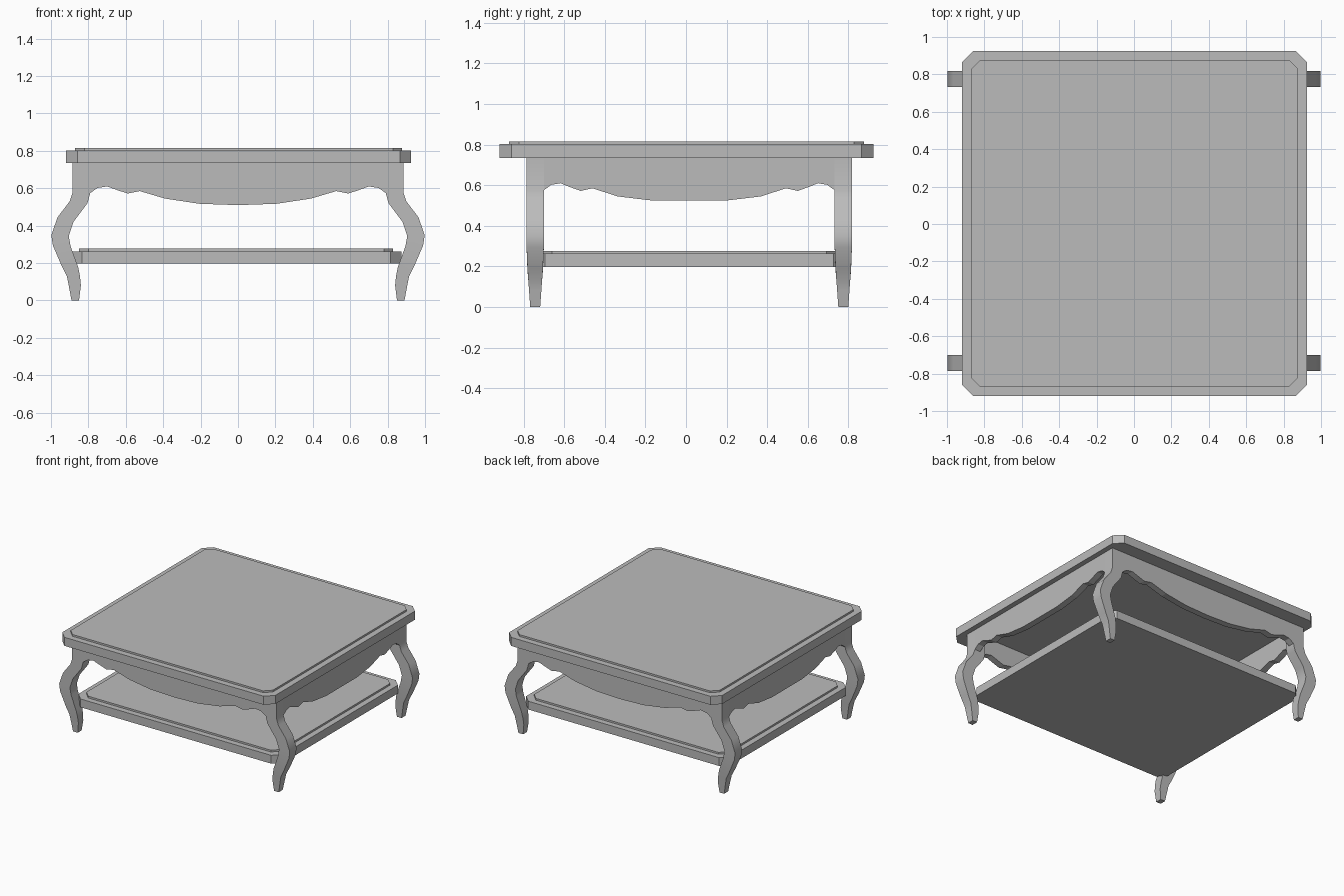
import bpy
import bmesh
import math

cube = bpy.data.objects.get("Cube")
if cube:
    bpy.data.objects.remove(cube, do_unlink=True)

# Single plain finish
GREY = (0.5, 0.5, 0.5, 1.0)
finish = bpy.data.materials.new("plain grey")
finish.use_nodes = True
finish.diffuse_color = GREY
finish.node_tree.nodes["Principled BSDF"].inputs["Base Color"].default_value = GREY

MID_Y = 0.016      # centre line of the frame
LEG_Y = 0.759      # leg distance from that centre line
LEG_HALF = 0.0425  # half the leg width


def loft(name, rings, smooth=False):
    """Skin a list of equal closed rings and cap both ends."""
    bm = bmesh.new()
    loops = [[bm.verts.new(p) for p in ring] for ring in rings]
    n = len(loops[0])
    for low, high in zip(loops, loops[1:]):
        for i in range(n):
            j = (i + 1) % n
            bm.faces.new((low[i], low[j], high[j], high[i]))
    bm.faces.new(loops[0])
    bm.faces.new(loops[-1])
    bmesh.ops.recalc_face_normals(bm, faces=bm.faces)
    mesh = bpy.data.meshes.new(name)
    bm.to_mesh(mesh)
    bm.free()
    mesh.materials.append(finish)
    obj = bpy.data.objects.new(name, mesh)
    bpy.context.collection.objects.link(obj)
    if smooth:
        bpy.ops.object.select_all(action='DESELECT')
        obj.select_set(True)
        bpy.context.view_layer.objects.active = obj
        bpy.ops.object.shade_smooth_by_angle(angle=math.radians(35))
    return obj


def board(name, cx, cy, hx, hy, cut, z0, z1):
    """Flat board with clipped corners."""
    outline = [(hx, hy - cut), (hx - cut, hy), (cut - hx, hy), (-hx, hy - cut),
               (-hx, cut - hy), (cut - hx, -hy), (hx - cut, -hy), (hx, cut - hy)]
    loft(name, [[(cx + x, cy + y, z) for x, y in outline] for z in (z0, z1)])


# Table top and lower shelf, each with a raised panel
board("table_top", 0.003, 0.003, 0.922, 0.922, 0.06, 0.735, 0.802)
board("table_top_panel", 0.003, 0.003, 0.875, 0.875, 0.05, 0.79, 0.816)
board("shelf", -0.01, MID_Y, 0.885, 0.77, 0.06, 0.198, 0.263)
board("shelf_panel", -0.01, MID_Y, 0.84, 0.725, 0.05, 0.25, 0.277)

# Curved legs: height of each section on its outer and inner edge
OUTER = [(0.89, 0), (0.905, 0.08), (0.915, 0.13), (0.945, 0.19), (0.99, 0.295),
         (0.998, 0.35), (0.965, 0.445), (0.90, 0.53), (0.885, 0.575), (0.885, 0.74)]
INNER = [(0.85, 0), (0.84, 0.08), (0.845, 0.13), (0.855, 0.18), (0.895, 0.29),
         (0.905, 0.345), (0.88, 0.42), (0.805, 0.52), (0.79, 0.575), (0.79, 0.74)]


def leg(name, side, cy):
    rings = []
    for (xo, zo), (xi, zi) in zip(OUTER, INNER):
        half = 0.0245 + (LEG_HALF - 0.0245) * min(1, zo / 0.25)
        rings.append([(side * xo, cy - half, zo), (side * xo, cy + half, zo),
                      (side * xi, cy + half, zi), (side * xi, cy - half, zi)])
    loft(name, rings, smooth=True)


for end, sy in (("front", -1), ("back", 1)):
    for hand, sx in (("left", 1), ("right", -1)):
        leg(f"{end}_{hand}_leg", sx, MID_Y + sy * LEG_Y)

# Scalloped aprons: half of the lower edge, mirrored about the middle
SCALLOP = [(0, 0.51), (0.205, 0.517), (0.39, 0.545), (0.525, 0.585), (0.59, 0.572),
           (0.645, 0.59), (0.70, 0.61), (0.75, 0.602), (0.79, 0.575)]
THICK = 0.05


def apron_outline(half, lowest):
    k = half / SCALLOP[-1][0]
    right = [(d * k, max(z, lowest)) for d, z in SCALLOP]
    left = [(-d, z) for d, z in right[:0:-1]]
    return left + right + [(half, 0.74), (-half, 0.74)]


long_edge = apron_outline(0.79, 0.51)
side_edge = apron_outline(LEG_Y - LEG_HALF, 0.525)
for s, end, hand in ((-1, "front", "right"), (1, "back", "left")):
    face = LEG_Y + LEG_HALF
    loft(f"{end}_apron", [[(d, MID_Y + s * y, z) for d, z in long_edge]
                          for y in (face, face - THICK)])
    loft(f"{hand}_apron", [[(s * x, MID_Y + d, z) for d, z in side_edge]
                           for x in (0.885, 0.885 - THICK)])
